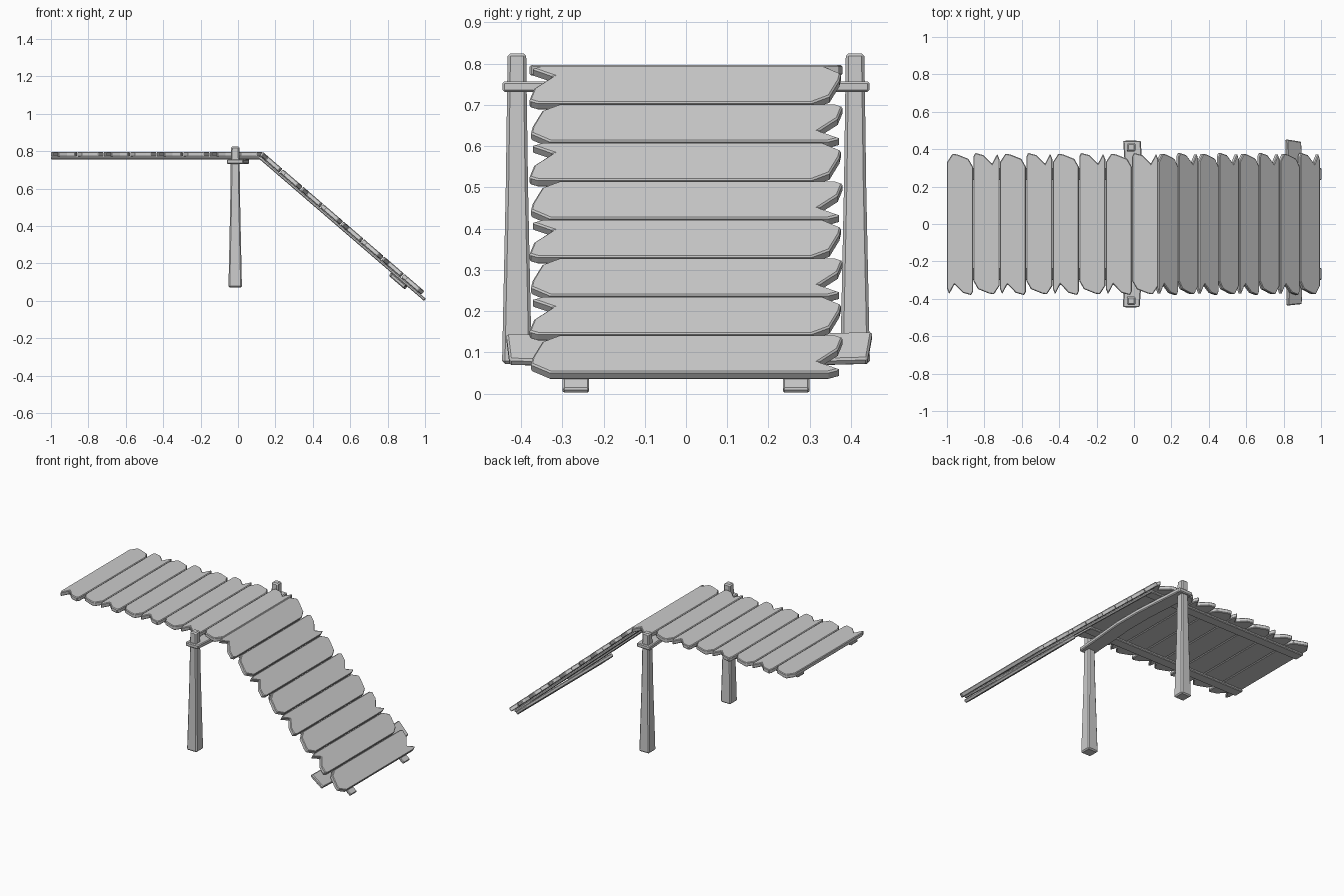
import bpy, bmesh, math
from mathutils import Matrix

if "Cube" in bpy.data.objects:
    bpy.data.objects.remove(bpy.data.objects["Cube"])

FLAT = Matrix.Translation((-1.0, 0, 0.797))
SLOPE = Matrix.Translation((0.132, 0, 0.797)) @ Matrix.Rotation(math.atan2(0.747, 0.867), 4, 'Y')


def loft(name, rings, matrix=Matrix(), bevel=0.005):
    """Closed solid through equal-length rings of points, with chamfered edges."""
    bm = bmesh.new()
    vs = [[bm.verts.new(p) for p in ring] for ring in rings]
    n = len(vs[0])
    bm.faces.new(vs[0][::-1])
    bm.faces.new(vs[-1])
    for a, b in zip(vs, vs[1:]):
        for i in range(n):
            j = (i + 1) % n
            bm.faces.new((a[i], a[j], b[j], b[i]))
    bmesh.ops.recalc_face_normals(bm, faces=bm.faces)
    mesh = bpy.data.meshes.new(name)
    bm.to_mesh(mesh)
    bm.free()
    ob = bpy.data.objects.new(name, mesh)
    bpy.context.collection.objects.link(ob)
    ob.matrix_world = matrix
    mod = ob.modifiers.new("chamfer", 'BEVEL')
    mod.width = bevel
    mod.segments = 1
    mod.limit_method = 'ANGLE'
    mod.angle_limit = math.radians(50)
    return ob


def slab(name, outline, z0, z1, matrix=Matrix(), bevel=0.005):
    return loft(name, [[(x, y, z) for x, y in outline] for z in (z0, z1)], matrix, bevel)


# Planks: one end worn to a point, the other split; every second one is turned round
PLANK = [(0.0, -0.345), (0.012, -0.375), (0.040, -0.322), (0.085, -0.368),
         (0.130, -0.380), (0.1395, -0.360), (0.1395, 0.305), (0.115, 0.348),
         (0.055, 0.372), (0.030, 0.376), (0.0, 0.330)]
for label, frame, pitch in (("deck", FLAT, 0.1415), ("ramp", SLOPE, 0.143)):
    for i in range(8):
        pts = [(0.1395 - x, -y) for x, y in PLANK] if i % 2 else PLANK
        slab(f"{label}_plank_{i + 1}", [(x + i * pitch, y) for x, y in pts],
             -0.026, 0.0, frame, 0.004)

# Long rails beneath the planks
for label, frame, length in (("deck", FLAT, 1.135), ("ramp", SLOPE, 1.174)):
    for side in (-1, 1):
        c = side * 0.267
        slab(f"{label}_rail_{'left' if side < 0 else 'right'}",
             [(0, c - 0.032), (length, c - 0.032), (length, c + 0.032), (0, c + 0.032)],
             -0.041, -0.0255, frame, 0.004)

# Bowed cross beam carried by the posts
slab("post_cross_beam",
     [(-0.060, -0.445), (0.030, -0.445), (0.045, -0.25), (0.060, -0.08), (0.060, 0.10),
      (0.048, 0.27), (0.036, 0.445), (-0.058, 0.445), (-0.046, 0.27), (-0.034, 0.10),
      (-0.034, -0.08), (-0.048, -0.25)], 0.731, 0.757)

# Cross beam under the foot of the ramp
slab("ramp_cross_beam",
     [(0.950, -0.436), (1.048, -0.428), (1.056, -0.15), (1.056, 0.15), (1.044, 0.440),
      (0.942, 0.452), (0.952, 0.15), (0.956, -0.15)], -0.062, -0.040, SLOPE)

# Tapered square posts
for side in (-1, 1):
    rings = []
    for z, h in ((0.072, 0.036), (0.50, 0.027), (0.825, 0.0225)):
        rings.append([(-0.015 + sx * h, side * 0.41 + sy * h, z)
                      for sx, sy in ((-1, -1), (1, -1), (1, 1), (-1, 1))])
    loft(f"post_{'left' if side < 0 else 'right'}", rings, bevel=0.007)
